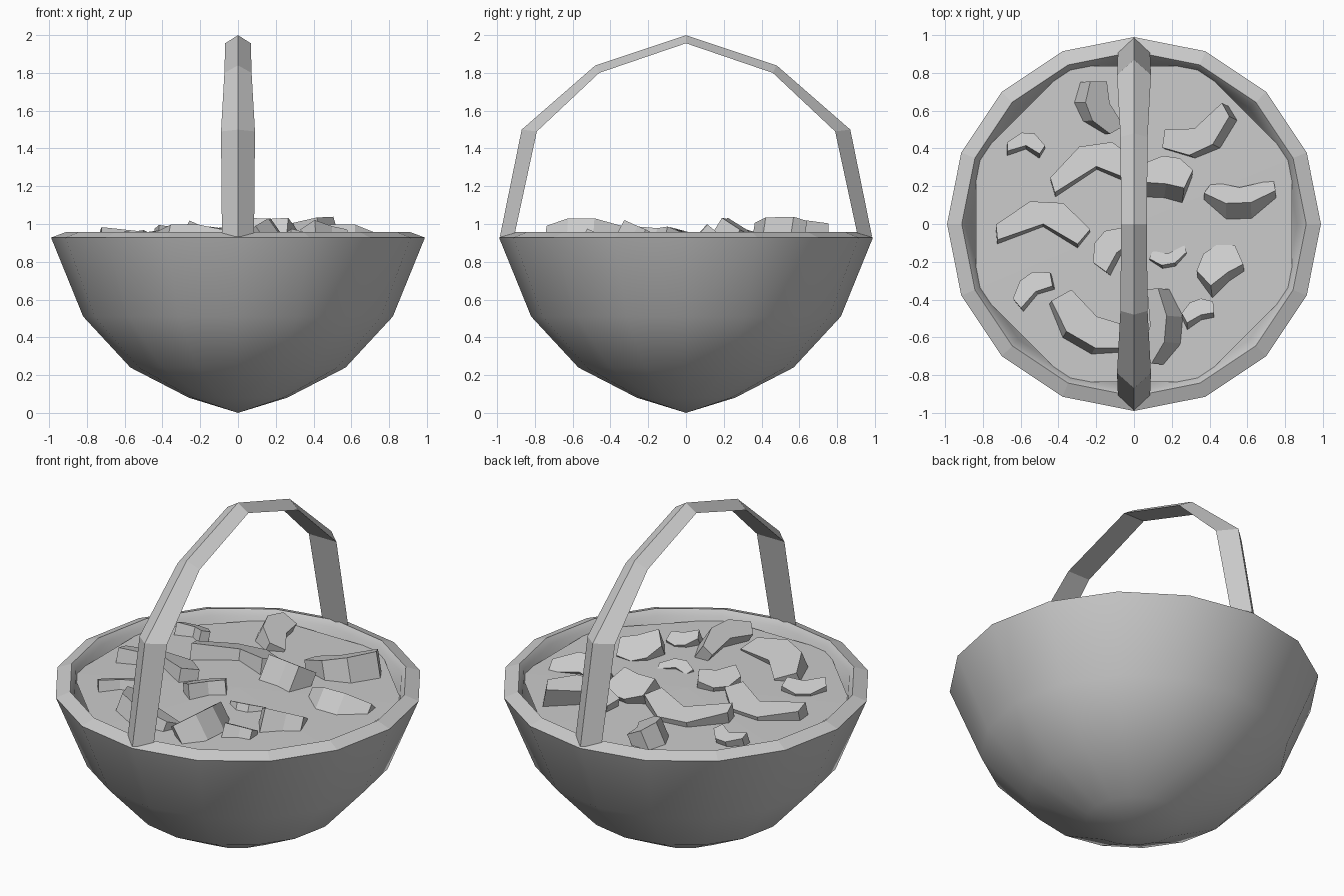
import bpy, bmesh, math
from mathutils import Matrix, Vector

if "Cube" in bpy.data.objects:
    bpy.data.objects.remove(bpy.data.objects["Cube"])


def add_mesh(name, verts, faces, smooth=None):
    me = bpy.data.meshes.new(name)
    me.from_pydata(verts, [], faces)
    bm = bmesh.new()
    bm.from_mesh(me)
    bmesh.ops.remove_doubles(bm, verts=bm.verts, dist=0.0005)
    bmesh.ops.recalc_face_normals(bm, faces=bm.faces)
    bm.to_mesh(me)
    bm.free()
    ob = bpy.data.objects.new(name, me)
    bpy.context.collection.objects.link(ob)
    if smooth:
        bpy.ops.object.select_all(action='DESELECT')
        ob.select_set(True)
        bpy.context.view_layer.objects.active = ob
        bpy.ops.object.shade_smooth_by_angle(angle=math.radians(smooth))
    return ob


def lathe(name, profile, sides, offset=0.0, smooth=None):
    verts, faces = [], []
    n = len(profile)
    for i in range(sides):
        a = offset + 2 * math.pi * i / sides
        verts += [(r * math.cos(a), r * math.sin(a), z) for r, z in profile]
    for i in range(sides):
        j = (i + 1) % sides
        for k in range(n - 1):
            quad = [i * n + k, j * n + k, j * n + k + 1, i * n + k + 1]
            if profile[k][0] == 0:
                quad.pop(1)
            elif profile[k + 1][0] == 0:
                quad.pop(2)
            faces.append(quad)
    return add_mesh(name, verts, faces, smooth)


# Basket shell: smooth 16-sided bowl, open at the top
lathe("basket_bowl", [(0, 0), (0.26, 0.08), (0.57, 0.24), (0.82, 0.51), (0.99, 0.928)], 16, smooth=50)

# Rim: faceted band sloping outward, and the smooth inner wall below it
lathe("basket_rim", [(0.99, 0.928), (0.912, 0.957)], 16)
lathe("inner_wall", [(0.912, 0.957), (0.888, 0.925), (0.865, 0.83), (0.80, 0.66)], 16, smooth=50)

# Eight-sided filling surface
lathe("filling", [(0.905, 0.90), (0, 0.91)], 8, math.pi / 8)

# Handle: triangular section with an outer ridge, swept over the basket
half = [(-0.985, 0.935, -0.91, 0.935, 0.085), (-0.87, 1.50, -0.79, 1.49, 0.09),
        (-0.48, 1.84, -0.46, 1.80, 0.072)]
path = half + [(0, 2.0, 0, 1.957, 0.068)] + [(-a, b, -c, d, w) for a, b, c, d, w in reversed(half)]
verts, faces = [], []
for a, b, c, d, w in path:
    verts += [(0, a, b), (w, c, d), (-w, c, d)]
for i in range(len(path) - 1):
    for k in range(3):
        m = (k + 1) % 3
        faces.append((3 * i + k, 3 * i + m, 3 * i + 3 + m, 3 * i + 3 + k))
faces += [(0, 1, 2), tuple(range(len(verts) - 3, len(verts)))]
add_mesh("handle", verts, faces)


# Bent, tilted chunks half sunk in the filling
def chunk(i, x, y, length, width, bend, rot, tilt, pitch, top):
    depth = 0.15
    h, b, e = width / 2, bend * length, length / 2
    outline = [(-e * 0.95, -b - h), (-e, -b + h * 0.4), (-e * 0.3, b + h),
               (e * 0.4, b + h), (e, -b + h * 0.4), (e * 0.75, -b - h), (0, b - h)]
    n = len(outline)
    mat = (Matrix.Translation((x, y, top)) @ Matrix.Rotation(math.radians(rot), 4, 'Z')
           @ Matrix.Rotation(math.radians(tilt), 4, 'X') @ Matrix.Rotation(math.radians(pitch), 4, 'Y'))
    vs = [mat @ Vector((px, py, z)) for z in (0, -depth) for px, py in outline]
    fs = [(k, (k + 1) % n, n + (k + 1) % n, n + k) for k in range(n)]
    fs += [tuple(range(n)), tuple(range(n, 2 * n))]
    add_mesh(f"chunk_{i:02d}", vs, fs)


# x, y, length, width, bend, turn, tilt, pitch, top height
chunks = [
    (-0.48, 0.01, 0.50, 0.12, 0.10, -3, -15, 0, 0.955),
    (-0.20, 0.31, 0.50, 0.12, 0.11, 8, -15, 0, 0.965),
    (0.18, 0.28, 0.26, 0.17, 0.02, -8, -32, 0, 0.985),
    (0.33, 0.48, 0.40, 0.12, 0.08, 202, 14, 12, 1.00),
    (0.56, 0.17, 0.38, 0.11, 0.06, 182, 42, 0, 0.945),
    (0.45, -0.20, 0.25, 0.17, 0.02, 40, -25, 15, 0.955),
    (0.34, -0.45, 0.18, 0.09, 0.04, 25, -25, 10, 0.94),
    (0.18, -0.17, 0.20, 0.06, 0.08, 190, 25, 0, 0.925),
    (-0.13, -0.12, 0.24, 0.13, 0.05, 50, -20, 0, 0.96),
    (-0.54, -0.33, 0.24, 0.10, 0.06, 35, -20, 0, 0.94),
    (-0.22, -0.53, 0.50, 0.16, 0.06, 150, 22, 0, 0.955),
    (0.11, -0.54, 0.40, 0.10, 0.05, -95, 35, 0, 0.99),
    (-0.17, 0.62, 0.30, 0.13, 0.05, 115, 25, -10, 0.975),
    (-0.57, 0.43, 0.20, 0.07, 0.10, -5, -20, 0, 0.95),
]
for i, c in enumerate(chunks, 1):
    chunk(i, *c)
